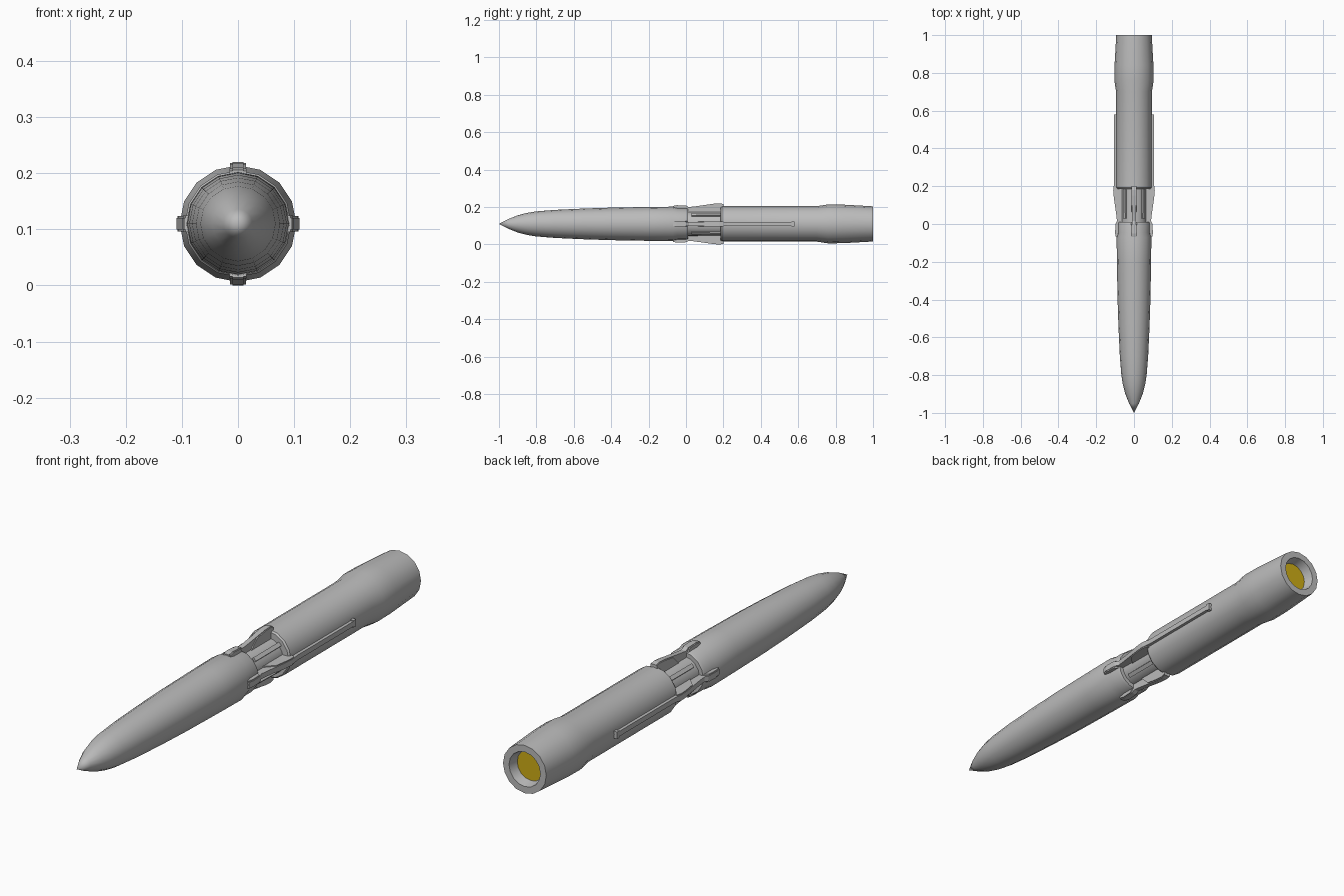
import bpy, bmesh, math
from mathutils import Matrix, Vector

AXIS_Z = 0.11
SIDES = 16

cube = bpy.data.objects.get("Cube")
if cube:
    bpy.data.objects.remove(cube, do_unlink=True)


def material(name, rgb):
    m = bpy.data.materials.new(name)
    m.use_nodes = True
    m.diffuse_color = (*rgb, 1)
    m.node_tree.nodes["Principled BSDF"].inputs["Base Color"].default_value = (*rgb, 1)
    return m


GREY = material("light grey", (0.5, 0.5, 0.5))
GOLD = material("gold", (0.62, 0.42, 0.008))


def finish(name, bm, mat, smooth=False):
    bmesh.ops.recalc_face_normals(bm, faces=bm.faces)
    mesh = bpy.data.meshes.new(name)
    bm.to_mesh(mesh)
    bm.free()
    mesh.materials.append(mat)
    obj = bpy.data.objects.new(name, mesh)
    bpy.context.collection.objects.link(obj)
    if smooth:
        bpy.ops.object.select_all(action='DESELECT')
        obj.select_set(True)
        bpy.context.view_layer.objects.active = obj
        bpy.ops.object.shade_smooth_by_angle(angle=math.radians(30))
    return obj


def lathe(name, profile, mat):
    """Revolve (y, radius) points about the long axis."""
    bm = bmesh.new()
    verts = [bm.verts.new((r, y, AXIS_Z)) for y, r in profile]
    edges = [bm.edges.new(pair) for pair in zip(verts, verts[1:])]
    bmesh.ops.spin(bm, geom=verts + edges, cent=(0, 0, AXIS_Z), axis=(0, 1, 0),
                   angle=math.tau, steps=SIDES, use_duplicate=False)
    bmesh.ops.remove_doubles(bm, verts=bm.verts, dist=1e-5)
    return finish(name, bm, mat, True)


def rail(name, outline, half_width, angle):
    """Extrude a (y, radius) side outline and turn it about the long axis."""
    bm = bmesh.new()
    face = bm.faces.new([bm.verts.new((-half_width, y, r)) for y, r in outline])
    new = bmesh.ops.extrude_face_region(bm, geom=[face])["geom"]
    bmesh.ops.translate(bm, vec=Vector((2 * half_width, 0, 0)),
                        verts=[v for v in new if isinstance(v, bmesh.types.BMVert)])
    turn = Matrix.Translation((0, 0, AXIS_Z)) @ Matrix.Rotation(math.radians(angle), 4, 'Y')
    bmesh.ops.transform(bm, matrix=turn, verts=bm.verts)
    return finish(name, bm, mat=GREY)


# Pointed nose with a stepped collar behind it
lathe("nose_body", [(-1, 0), (-0.95, 0.026), (-0.9, 0.046), (-0.85, 0.059), (-0.8, 0.067),
                    (-0.7, 0.075), (-0.55, 0.082), (-0.4, 0.087), (-0.2, 0.0905),
                    (-0.07, 0.092), (-0.045, 0.086), (0, 0.086), (0.01, 0.082),
                    (0.01, 0)], GREY)

# Exposed core between the two sections
lathe("neck_core", [(0, 0), (0, 0.066), (0.2, 0.066), (0.2, 0)], GREY)

# Rear section with flared end and open nozzle
lathe("rear_body", [(0.185, 0), (0.185, 0.09), (0.192, 0.095), (0.7, 0.095), (0.76, 0.104),
                    (0.84, 0.103), (1, 0.094), (1, 0.068), (0.96, 0.06), (0.96, 0)], GREY)
lathe("nozzle_disc", [(0.955, 0), (0.955, 0.058), (0.963, 0.058), (0.963, 0)], GOLD)

# Four bridging rails: short above and below, long on both sides
bridge = [(-0.07, 0.08), (-0.07, 0.096), (-0.05, 0.1), (0, 0.098), (0.015, 0.09),
          (0.05, 0.094), (0.15, 0.108), (0.18, 0.11)]
short_end = [(0.2, 0.106), (0.2, 0.06), (0, 0.06)]
long_end = [(0.22, 0.105), (0.58, 0.105), (0.58, 0.08), (0.2, 0.06), (0, 0.06)]
for side, angle, end in (("top", 0, short_end), ("left", 90, long_end),
                         ("bottom", 180, short_end), ("right", 270, long_end)):
    rail(side + "_rail", bridge + end, 0.01, angle)
    # Wider foot on the collar
    rail(side + "_rail_foot", [(-0.068, 0.08), (-0.068, 0.094), (-0.045, 0.098),
                               (-0.004, 0.096), (0.006, 0.08)], 0.015, angle)
    # Wider head over the edge of the rear section
    rail(side + "_rail_head", [(0.06, 0.06), (0.1, 0.098), (0.15, 0.106), (0.18, 0.108),
                               (0.2, 0.104), (0.2, 0.06)], 0.014, angle)

# Small end block of each long rail
for side, angle in (("left", 90), ("right", 270)):
    rail(side + "_rail_end", [(0.565, 0.08), (0.565, 0.106), (0.58, 0.106), (0.58, 0.08)],
         0.014, angle)

# Ribs along the neck, one between each pair of rails
for i in range(4):
    rail(f"neck_rib_{i + 1}", [(0.03, 0.055), (0.03, 0.073), (0.19, 0.076), (0.19, 0.055)],
         0.008, 45 + 90 * i)
